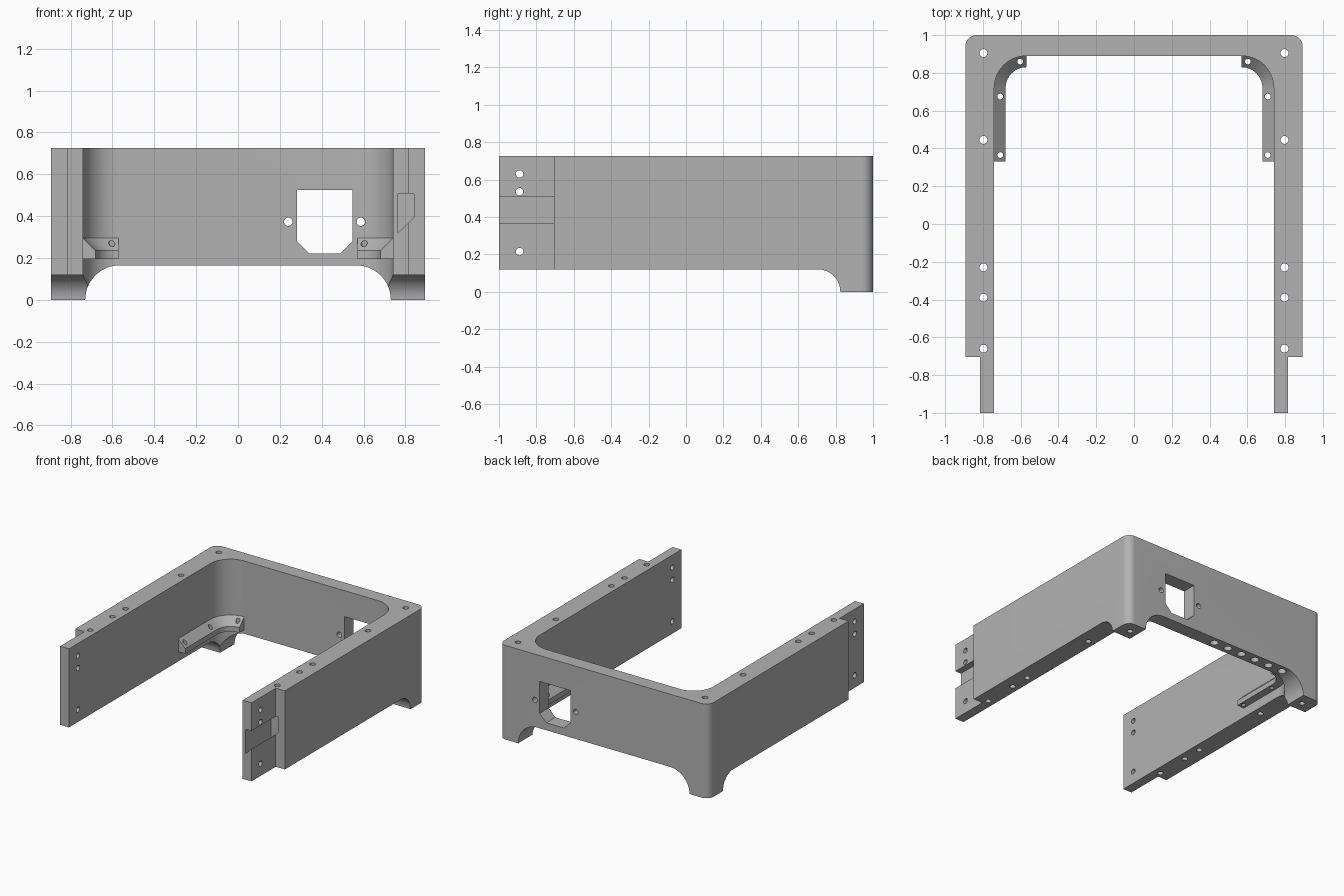
import bpy, bmesh
from math import sin, cos, pi, radians
from mathutils import Vector

cube = bpy.data.objects.get("Cube")
if cube:
    bpy.data.objects.remove(cube, do_unlink=True)

grey = bpy.data.materials.new("light grey")
grey.use_nodes = True
COLOUR = (0.45, 0.45, 0.45, 1)
grey.diffuse_color = COLOUR
grey.node_tree.nodes["Principled BSDF"].inputs["Base Color"].default_value = COLOUR

H = 0.725            # frame height
PLACE = {"x": lambda a, b, h: (h, a, b),
         "y": lambda a, b, h: (a, h, b),
         "z": lambda a, b, h: (a, b, h)}


def arc(cx, cy, r, start, end, n=14):
    angles = [radians(start + (end - start) * i / n) for i in range(n + 1)]
    return [(cx + r * cos(t), cy + r * sin(t)) for t in angles]


def prism(bm, outline, axis, lo, hi):
    """Extrude a closed 2D outline along an axis."""
    rings = [[bm.verts.new(PLACE[axis](a, b, h)) for a, b in outline] for h in (lo, hi)]
    bridge(bm, rings)


def bridge(bm, rings):
    n = len(rings[0])
    for r0, r1 in zip(rings, rings[1:]):
        for i in range(n):
            j = (i + 1) % n
            bm.faces.new((r0[i], r0[j], r1[j], r1[i]))
    bm.faces.new(rings[0])
    bm.faces.new(rings[-1])


def hole(bm, a, b, r, axis, lo, hi):
    prism(bm, arc(a, b, r, 0, 345, 23), axis, lo, hi)


def finish(bm, name):
    bmesh.ops.recalc_face_normals(bm, faces=bm.faces)
    mesh = bpy.data.meshes.new(name)
    bm.to_mesh(mesh)
    bm.free()
    mesh.materials.append(grey)
    obj = bpy.data.objects.new(name, mesh)
    bpy.context.collection.objects.link(obj)
    return obj


def activate(obj):
    bpy.ops.object.select_all(action="DESELECT")
    obj.select_set(True)
    bpy.context.view_layer.objects.active = obj


def cut(obj, bm):
    cutter = finish(bm, "cutter")
    cutter.hide_render = True
    activate(obj)
    mod = obj.modifiers.new("cut", "BOOLEAN")
    mod.operation, mod.solver, mod.object = "DIFFERENCE", "EXACT", cutter
    bpy.ops.object.modifier_apply(modifier=mod.name)
    bpy.data.objects.remove(cutter, do_unlink=True)


def smooth(obj):
    activate(obj)
    bpy.ops.object.shade_smooth_by_angle(angle=radians(25))


# U-shaped frame with thinner mounting tabs at the front ends
half = arc(0.57, 0.72, 0.17, 90, 0) + [(0.74, -1), (0.815, -1), (0.815, -0.705), (0.893, -0.705)]
half += arc(0.833, 0.94, 0.06, 0, 90)
bm = bmesh.new()
prism(bm, half + [(-x, y) for x, y in reversed(half)], "z", 0, H)
frame = finish(bm, "frame")

# Side undercut leaving the rear feet
bm = bmesh.new()
prism(bm, [(-1.2, -0.1), (-1.2, 0.12)] + arc(0.705, 0, 0.12, 90, 0) + [(0.825, -0.1)], "x", -1.2, 1.2)
cut(frame, bm)

# Rear arch between the feet
arch = arc(0.565, 0, 0.165, 90, 0) + [(0.73, -0.1)]
bm = bmesh.new()
prism(bm, arch + [(-x, z) for x, z in reversed(arch)], "y", 0.3, 1.2)
cut(frame, bm)

# Window, screw holes and the tab groove
bm = bmesh.new()
prism(bm, [(0.283, 0.525), (0.283, 0.28), (0.34, 0.222), (0.49, 0.222), (0.547, 0.28), (0.547, 0.525)],
      "y", 0.8, 1.2)
for x in (0.24, 0.587):
    hole(bm, x, 0.373, 0.02, "y", 0.8, 1.2)
for side in (-1, 1):
    for y in (0.905, 0.445, -0.23, -0.39, -0.66):
        hole(bm, side * 0.797, y, 0.021, "z", -0.1, 1)
    for z in (0.63, 0.535, 0.215):
        hole(bm, -0.89, z, 0.02, "x", side * 0.7, side * 0.9)
for i in range(6):
    hole(bm, 0.05 - i * 0.125, 0.945, 0.03, "z", 0.1, 0.23)
prism(bm, [(0.765, 0.508), (0.84, 0.508), (0.84, 0.393), (0.765, 0.32)], "y", -1.1, -0.69)
cut(frame, bm)
smooth(frame)

# Sloped corner brackets following the inner wall
SECTION = [(-0.01, 0.295), (0, 0.295), (0.06, 0.235), (0.06, 0.195), (-0.01, 0.195)]
for side, name in ((1, "left_bracket"), (-1, "right_bracket")):
    path = [((0.74, 0.33), 0)]
    path += [(p, pi / 2 * i / 14) for i, p in enumerate(arc(0.57, 0.72, 0.17, 0, 90))]
    bm = bmesh.new()
    rings = [[bm.verts.new((side * (x - d * cos(t)), y - d * sin(t), z)) for d, z in SECTION]
             for (x, y), t in path]
    bridge(bm, rings)
    bracket = finish(bm, name)
    bm = bmesh.new()
    for x, y in ((0.708, 0.365), (0.708, 0.675), (0.603, 0.86)):
        hole(bm, side * x, y, 0.015, "z", 0.1, 0.4)
    cut(bracket, bm)
    smooth(bracket)
